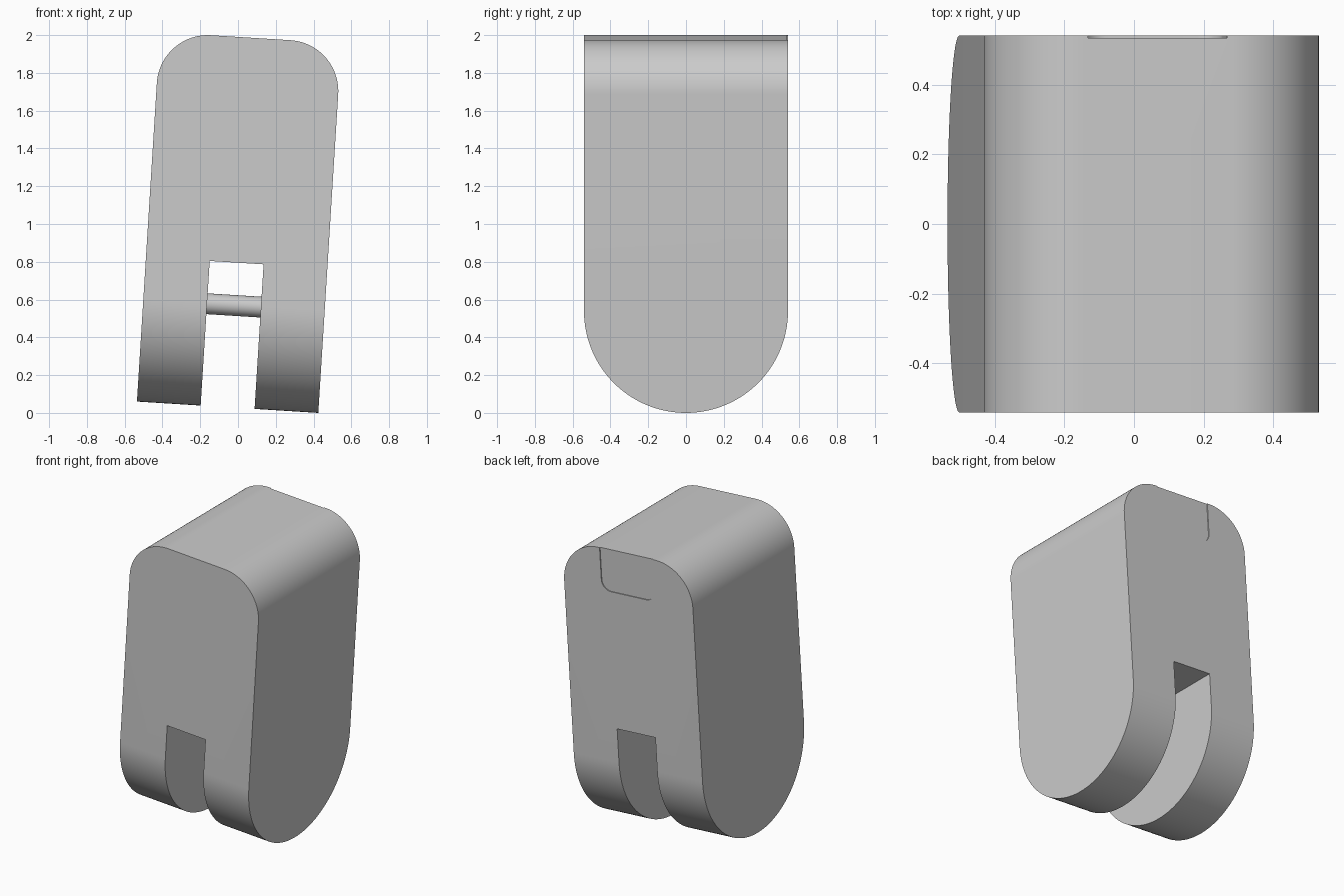
import bpy
import bmesh
import math
from mathutils import Matrix

if "Cube" in bpy.data.objects:
    bpy.data.objects.remove(bpy.data.objects["Cube"], do_unlink=True)

HALF_W, HALF_D, HEIGHT = 0.481, 0.54, 1.96
SLOT_HALF, SLOT_TOP = 0.143, 0.767
TILT, BASE = 0.0624, (-0.055, 0, 0.03)

grey = bpy.data.materials.new("plain grey")
grey.use_nodes = True
grey.diffuse_color = (0.6, 0.6, 0.6, 1)
grey.node_tree.nodes["Principled BSDF"].inputs["Base Color"].default_value = (0.6, 0.6, 0.6, 1)


def make_object(name, bm):
    bmesh.ops.recalc_face_normals(bm, faces=bm.faces)
    mesh = bpy.data.meshes.new(name)
    bm.to_mesh(mesh)
    bm.free()
    mesh.materials.append(grey)
    obj = bpy.data.objects.new(name, mesh)
    bpy.context.collection.objects.link(obj)
    return obj


def box(x0, x1, y0, y1, z0, z1):
    bm = bmesh.new()
    centre = Matrix.Translation(((x0 + x1) / 2, (y0 + y1) / 2, (z0 + z1) / 2))
    scale = Matrix.Diagonal((x1 - x0, y1 - y0, z1 - z0, 1))
    bmesh.ops.create_cube(bm, size=1, matrix=centre @ scale)
    return bm


def round_edges(bm, test, radius, segments):
    edges = [e for e in bm.edges if test(*[v.co for v in e.verts])]
    bmesh.ops.bevel(bm, geom=edges, offset=radius, segments=segments,
                    profile=0.5, affect='EDGES')


def activate(obj):
    bpy.ops.object.select_all(action='DESELECT')
    obj.select_set(True)
    bpy.context.view_layer.objects.active = obj


def cut(obj, cutter):
    cutter.hide_render = True
    activate(obj)
    mod = obj.modifiers.new("cut", 'BOOLEAN')
    mod.operation = 'DIFFERENCE'
    mod.solver = 'EXACT'
    mod.object = cutter
    bpy.ops.object.modifier_apply(modifier=mod.name)
    bpy.data.objects.remove(cutter, do_unlink=True)


def finish(obj):
    # Smooth the curves, then lean the part sideways
    activate(obj)
    bpy.ops.object.shade_smooth_by_angle(angle=math.radians(30))
    obj.matrix_world = Matrix.Translation(BASE) @ Matrix.Rotation(TILT, 4, 'Y') @ obj.matrix_world


# Body: side profile with a half-round bottom, extruded across the width
bm = bmesh.new()
steps = 64
profile = [(HALF_D, HEIGHT), (-HALF_D, HEIGHT)]
for i in range(steps + 1):
    a = math.pi + math.pi * i / steps
    profile.append((HALF_D * math.cos(a), HALF_D + HALF_D * math.sin(a)))
face = bm.faces.new([bm.verts.new((-HALF_W, y, z)) for y, z in profile])
side = bmesh.ops.extrude_face_region(bm, geom=[face])["geom"]
bmesh.ops.translate(bm, vec=(2 * HALF_W, 0, 0),
                    verts=[v for v in side if isinstance(v, bmesh.types.BMVert)])
bmesh.ops.recalc_face_normals(bm, faces=bm.faces)
# Large rounds along the two top edges
round_edges(bm, lambda a, b: min(a.z, b.z) > HEIGHT - 0.01 and abs(a.x - b.x) < 0.01, 0.27, 24)
body = make_object("body", bm)

# Slot between the two legs
cut(body, make_object("slot_cutter", box(-SLOT_HALF, SLOT_HALF, -1, 1, -1, SLOT_TOP)))

# Shallow recess at the top of the back, with rounded lower corners
bm = box(-0.2, 0.2, HALF_D - 0.006, HALF_D + 0.1, HEIGHT - 0.28, HEIGHT + 0.1)
round_edges(bm, lambda a, b: max(a.z, b.z) < HEIGHT and abs(a.x - b.x) < 0.01, 0.07, 10)
cut(body, make_object("recess_cutter", bm))
finish(body)

# Cross pin through the slot
bm = bmesh.new()
bmesh.ops.create_cone(bm, cap_ends=True, segments=48, radius1=0.055, radius2=0.055,
                      depth=2 * SLOT_HALF + 0.01,
                      matrix=Matrix.Translation((0, 0, HALF_D)) @ Matrix.Rotation(math.pi / 2, 4, 'Y'))
finish(make_object("cross_pin", bm))
